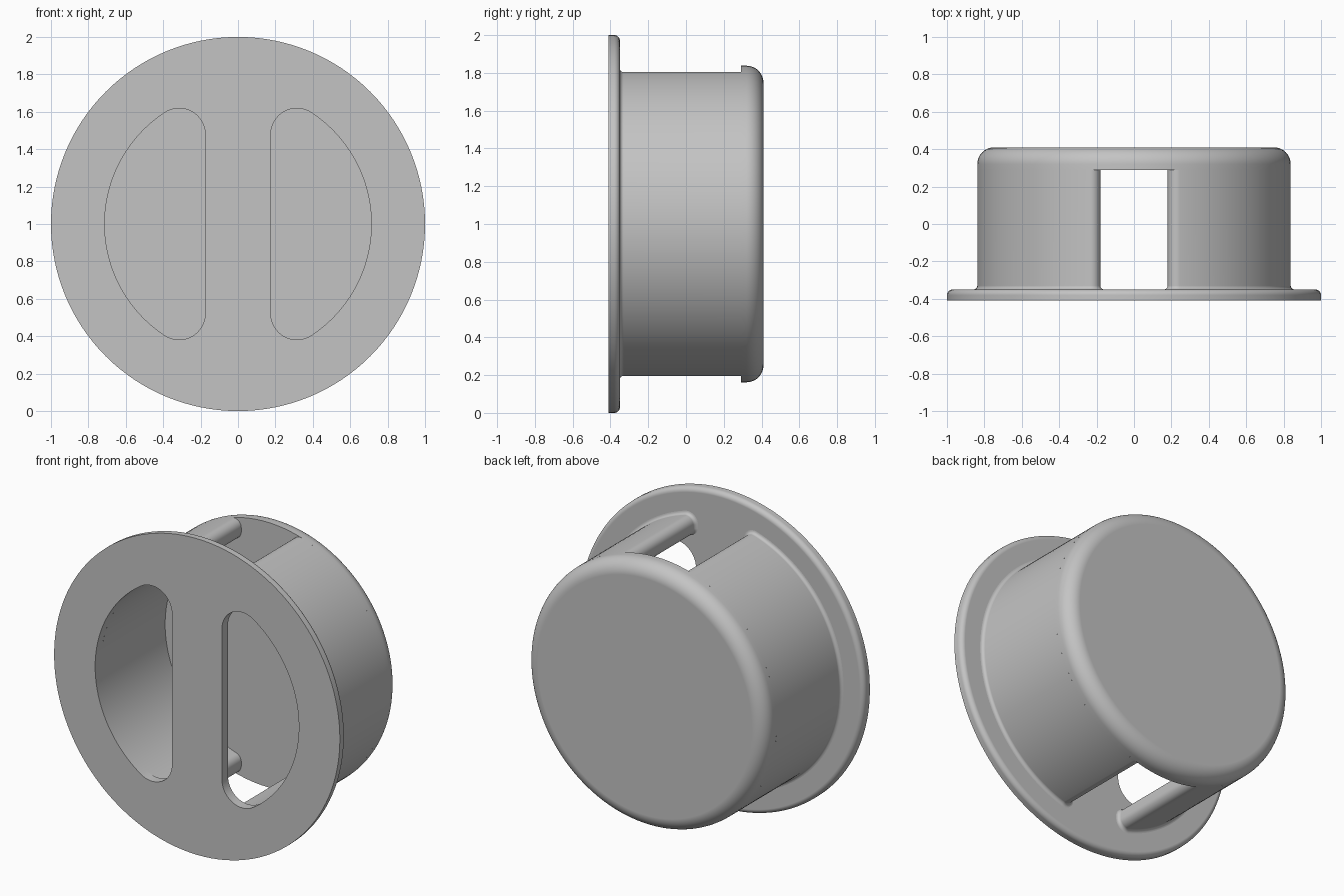
import bpy, bmesh
from math import sin, cos, pi, atan2, sqrt, radians

if "Cube" in bpy.data.objects:
    bpy.data.objects.remove(bpy.data.objects["Cube"])

R_FLANGE, R_OUT, R_IN = 1.0, 0.838, 0.713   # radii about the y axis
FRONT, SEAT, LEDGE, BACK = -0.41, -0.35, 0.29, 0.41
SLOT = 0.18                                 # half width of the side slots
ROUND = 0.05                                # rounding of wall ends

grey = bpy.data.materials.new("plain grey")
grey.use_nodes = True
grey.diffuse_color = (0.55, 0.55, 0.55, 1)
grey.node_tree.nodes["Principled BSDF"].inputs["Base Color"].default_value = grey.diffuse_color


def loft(name, rings):
    """Skin closed rings of points and close both ends."""
    bm = bmesh.new()
    loops = [[bm.verts.new(p) for p in ring] for ring in rings]
    n = len(loops[0])
    for a, b in zip(loops, loops[1:]):
        for i in range(n):
            j = (i + 1) % n
            bm.faces.new((a[i], a[j], b[j], b[i]))
    bm.faces.new(loops[0])
    bm.faces.new(loops[-1])
    bmesh.ops.recalc_face_normals(bm, faces=bm.faces)
    mesh = bpy.data.meshes.new(name)
    bm.to_mesh(mesh)
    bm.free()
    mesh.materials.append(grey)
    obj = bpy.data.objects.new(name, mesh)
    bpy.context.collection.objects.link(obj)
    return obj


def select(obj):
    bpy.ops.object.select_all(action='DESELECT')
    obj.select_set(True)
    bpy.context.view_layer.objects.active = obj


def smooth(obj):
    select(obj)
    bpy.ops.object.shade_smooth_by_angle(angle=radians(35))
    mod = obj.modifiers.new("even_shading", 'WEIGHTED_NORMAL')
    mod.keep_sharp = True


def lathe(name, profile, n=128):
    return loft(name, [[(r * cos(2 * pi * i / n), y, 1 + r * sin(2 * pi * i / n))
                        for i in range(n)] for r, y in profile])


def rounded_edge(radius, y, f, steps=8):
    """Quarter round from the side wall to the back face."""
    return [(radius - f + f * cos(t * pi / 2 / steps), y - f + f * sin(t * pi / 2 / steps))
            for t in range(steps + 1)]


def arc(cx, cz, r, a, b, n):
    return [(cx + r * cos(a + (b - a) * i / n), cz + r * sin(a + (b - a) * i / n))
            for i in range(n + 1)]


# Front flange
flange = lathe("front_flange", [(R_FLANGE, FRONT)] + rounded_edge(R_FLANGE, SEAT, 0.03))

# Two D-shaped finger openings cut through the flange
CR = 0.14
CX = 0.175 + CR
CZ = sqrt((R_IN - CR) ** 2 - CX ** 2)
lean = atan2(CZ, CX)
half = arc(0, 0, R_IN, 0, lean, 24) + arc(CX, CZ, CR, lean, pi, 16)[1:]
outline = half + [(x, -z) for x, z in reversed(half[1:])]
for side in (1, -1):
    cutter = loft("opening_cutter", [[(side * x, y, 1 + z) for x, z in outline]
                                     for y in (FRONT - 0.2, SEAT + 0.2)])
    cutter.hide_render = True
    select(flange)
    mod = flange.modifiers.new("opening", 'BOOLEAN')
    mod.operation, mod.object, mod.solver = 'DIFFERENCE', cutter, 'EXACT'
    bpy.ops.object.modifier_apply(modifier=mod.name)
    bpy.data.objects.remove(cutter)
smooth(flange)

# Closed back cap
smooth(lathe("back_cap", [(R_OUT, LEDGE)] + rounded_edge(R_OUT, BACK, 0.09, 10)))


def wall_section(flare):
    """Crescent wall with rounded ends; flare spreads the outside and the ends."""
    ex = SLOT + ROUND
    oz = sqrt((R_OUT - ROUND) ** 2 - ex ** 2)
    iz = sqrt((R_IN + ROUND) ** 2 - ex ** 2)
    ao, ai = atan2(oz, ex), atan2(iz, ex)
    pts = arc(0, 0, R_OUT + flare, 0, ao, 32)
    pts += arc(ex, oz, ROUND + flare, ao, pi, 8)[1:]
    for i in range(9):
        t = pi + ai * i / 8
        r = ROUND + flare * (1 - i / 8)
        pts.append((ex + r * cos(t), iz + r * sin(t)))
    pts += arc(0, 0, R_IN, ai, 0, 32)[1:]
    return pts


# Left and right walls with a small fillet where they meet the flange
FIL = 0.02
levels = [(FIL * (1 - sin(t * pi / 10)), SEAT + FIL * (1 - cos(t * pi / 10))) for t in range(6)]
levels.append((0, LEDGE))
for side, label in ((1, "left_wall"), (-1, "right_wall")):
    rings = []
    for flare, y in levels:
        sec = wall_section(flare)
        loop = sec + [(x, -z) for x, z in reversed(sec[1:-1])]
        rings.append([(side * x, y, 1 + z) for x, z in loop])
    wall = loft(label, rings)
    # Drop the hidden end faces, which sit against the flange and cap
    bm = bmesh.new()
    bm.from_mesh(wall.data)
    bmesh.ops.delete(bm, geom=[f for f in bm.faces if len(f.verts) > 4], context='FACES_ONLY')
    bm.to_mesh(wall.data)
    bm.free()
    smooth(wall)
